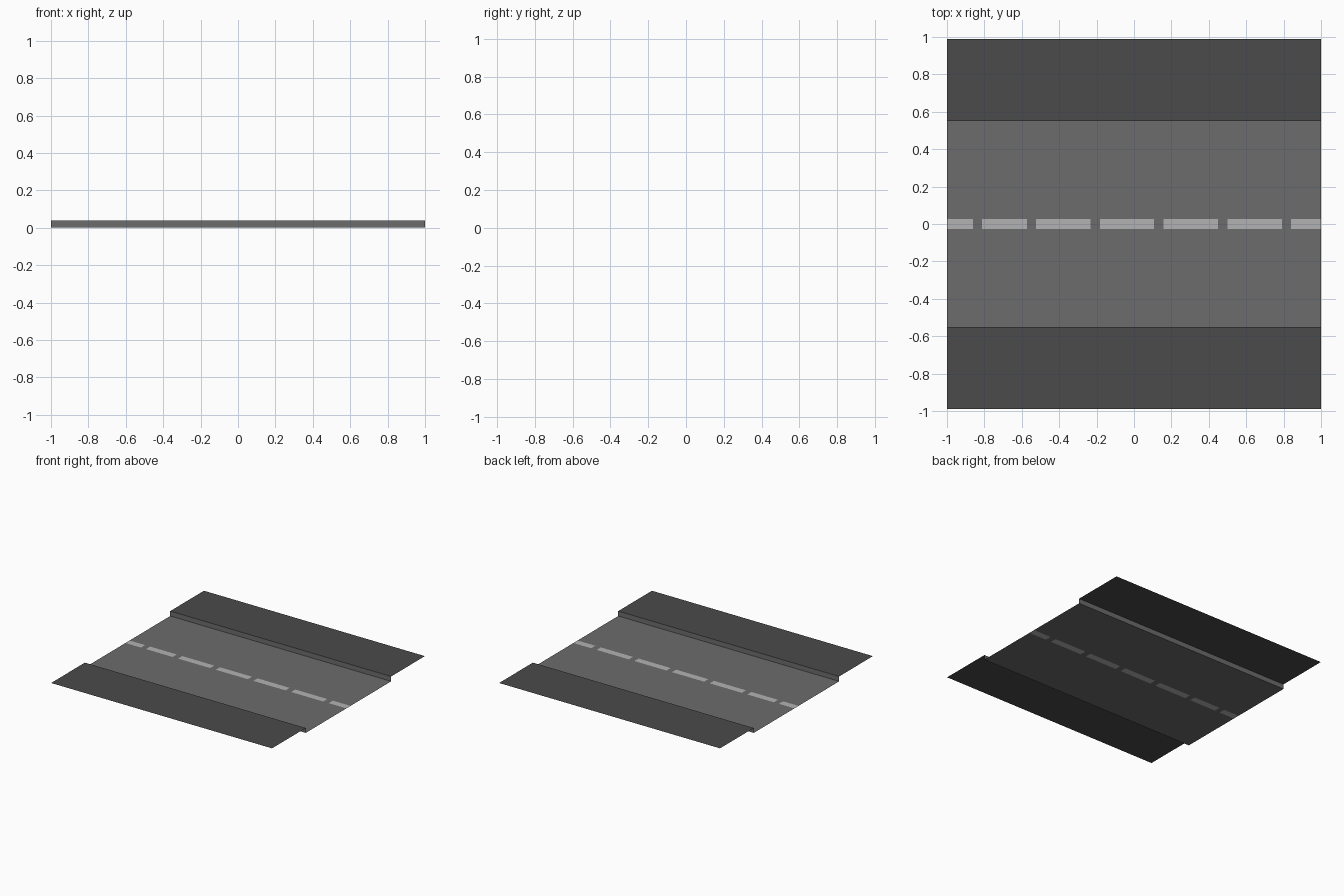
import bpy
import bmesh

if "Cube" in bpy.data.objects:
    bpy.data.objects.remove(bpy.data.objects["Cube"])

ROAD_Y, EDGE_Y, CURB_Z, LINE_Y = 0.552, 0.988, 0.04, 0.027


def material(name, grey):
    mat = bpy.data.materials.new(name)
    mat.diffuse_color = (grey, grey, grey, 1)
    mat.use_nodes = True
    mat.node_tree.nodes["Principled BSDF"].inputs["Base Color"].default_value = mat.diffuse_color
    return mat


def sheets(name, strips, mat):
    """Thin surface: each strip is (x0, x1, (y, z) start, (y, z) end)."""
    bm = bmesh.new()
    for x0, x1, (ya, za), (yb, zb) in strips:
        bm.faces.new([bm.verts.new(p) for p in
                      ((x0, ya, za), (x1, ya, za), (x1, yb, zb), (x0, yb, zb))])
    bmesh.ops.remove_doubles(bm, verts=bm.verts, dist=1e-5)
    mesh = bpy.data.meshes.new(name)
    bm.to_mesh(mesh)
    bm.free()
    mesh.materials.append(mat)
    obj = bpy.data.objects.new(name, mesh)
    bpy.context.collection.objects.link(obj)
    return obj


asphalt = material("asphalt", 0.15)
paving = material("paving", 0.07)
paint = material("paint", 0.45)

# Dashes along the centre line, with asphalt gaps between them
dashes = [(-1, -0.86), (-0.814, -0.573)]
dashes += [(-0.524 + 0.341 * i, -0.233 + 0.341 * i) for i in range(4)]
dashes.append((0.84, 1))
gaps = [(a[1], b[0]) for a, b in zip(dashes, dashes[1:])]

low, high = (-LINE_Y, 0), (LINE_Y, 0)
sheets("centre_line", [(a, b, low, high) for a, b in dashes], paint)
sheets("line_gaps", [(a, b, low, high) for a, b in gaps], asphalt)

# Road lanes
sheets("lane_front", [(-1, 1, (-ROAD_Y, 0), low)], asphalt)
sheets("lane_back", [(-1, 1, high, (ROAD_Y, 0))], asphalt)

# Upright kerbs facing the road
sheets("kerb_front", [(-1, 1, (-ROAD_Y, CURB_Z), (-ROAD_Y, 0))], asphalt)
sheets("kerb_back", [(-1, 1, (ROAD_Y, 0), (ROAD_Y, CURB_Z))], asphalt)

# Raised pavements
sheets("pavement_front", [(-1, 1, (-EDGE_Y, CURB_Z), (-ROAD_Y, CURB_Z))], paving)
sheets("pavement_back", [(-1, 1, (ROAD_Y, CURB_Z), (EDGE_Y, CURB_Z))], paving)
